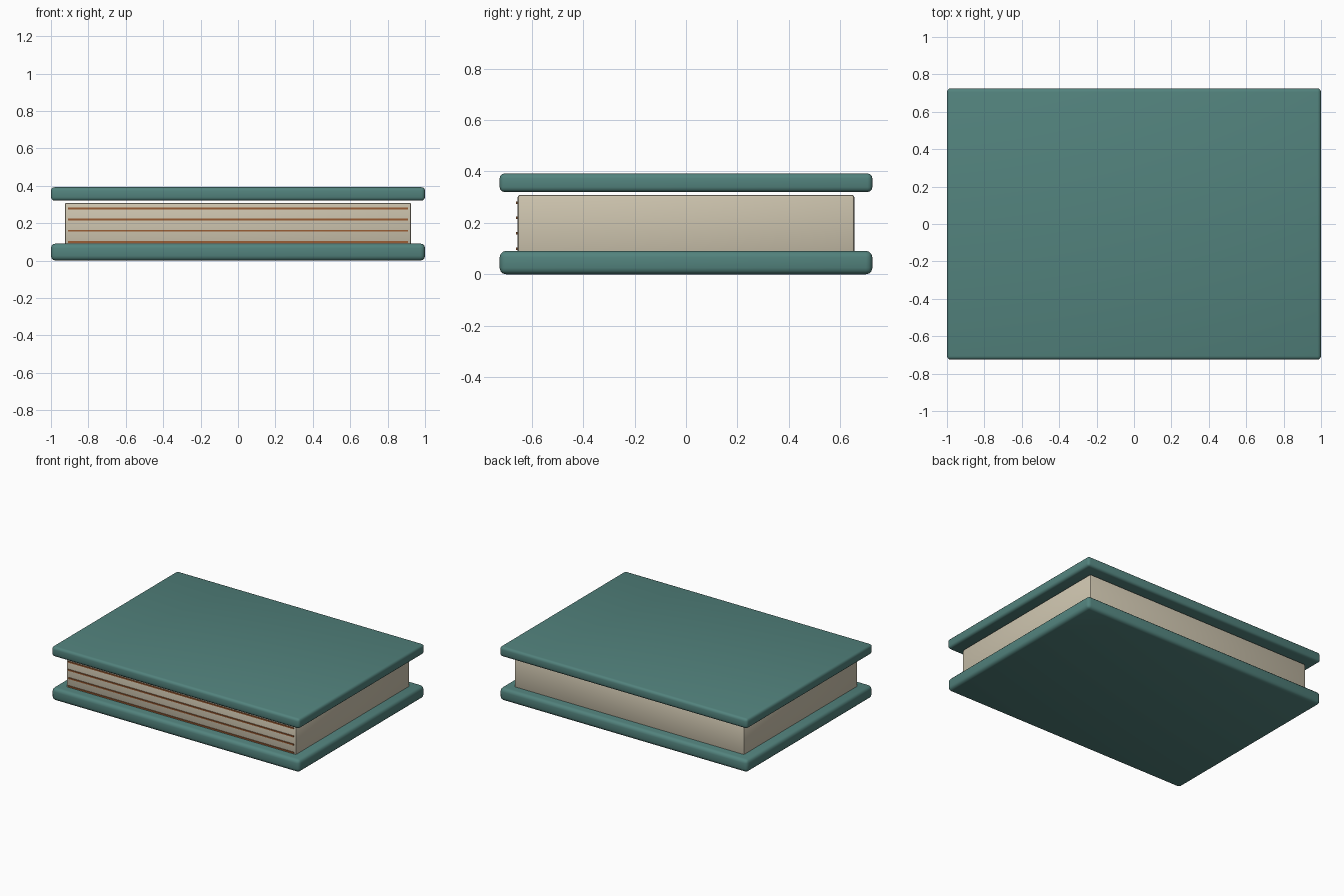
import bpy
import math

if "Cube" in bpy.data.objects:
    bpy.data.objects.remove(bpy.data.objects["Cube"])


def material(name, rgb):
    m = bpy.data.materials.new(name)
    m.diffuse_color = (*rgb, 1)
    m.use_nodes = True
    m.node_tree.nodes["Principled BSDF"].inputs["Base Color"].default_value = m.diffuse_color
    return m


teal = material("teal cloth", (0.085, 0.225, 0.205))
cream = material("cream paper", (0.62, 0.56, 0.43))
brown = material("brown line", (0.32, 0.11, 0.035))


def box(name, lo, hi, mat, bevel=0.0, segments=3):
    bpy.ops.mesh.primitive_cube_add(
        size=1, location=[(a + b) / 2 for a, b in zip(lo, hi)])
    ob = bpy.context.object
    ob.name = name
    ob.scale = [b - a for a, b in zip(lo, hi)]
    bpy.ops.object.transform_apply(location=False, rotation=False, scale=True)
    ob.data.materials.append(mat)
    if bevel:
        mod = ob.modifiers.new("rounded edges", 'BEVEL')
        mod.width = bevel
        mod.segments = segments
        bpy.ops.object.modifier_apply(modifier=mod.name)
        bpy.ops.object.shade_smooth_by_angle(angle=math.radians(35))
    return ob


# Covers
box("bottom_cover", (-1, -0.725, 0), (1, 0.725, 0.091), teal, 0.025)
box("top_cover", (-1, -0.725, 0.32), (1, 0.725, 0.392), teal, 0.019)

# Page block
box("page_block", (-0.926, -0.655, 0.08), (0.926, 0.655, 0.309), cream, 0.01, 2)

# Page lines on the front edge
for i in range(4):
    z = 0.1 + i * 0.0595
    box(f"page_line_{i + 1}", (-0.91, -0.661, z - 0.005),
        (0.91, -0.653, z + 0.005), brown)
